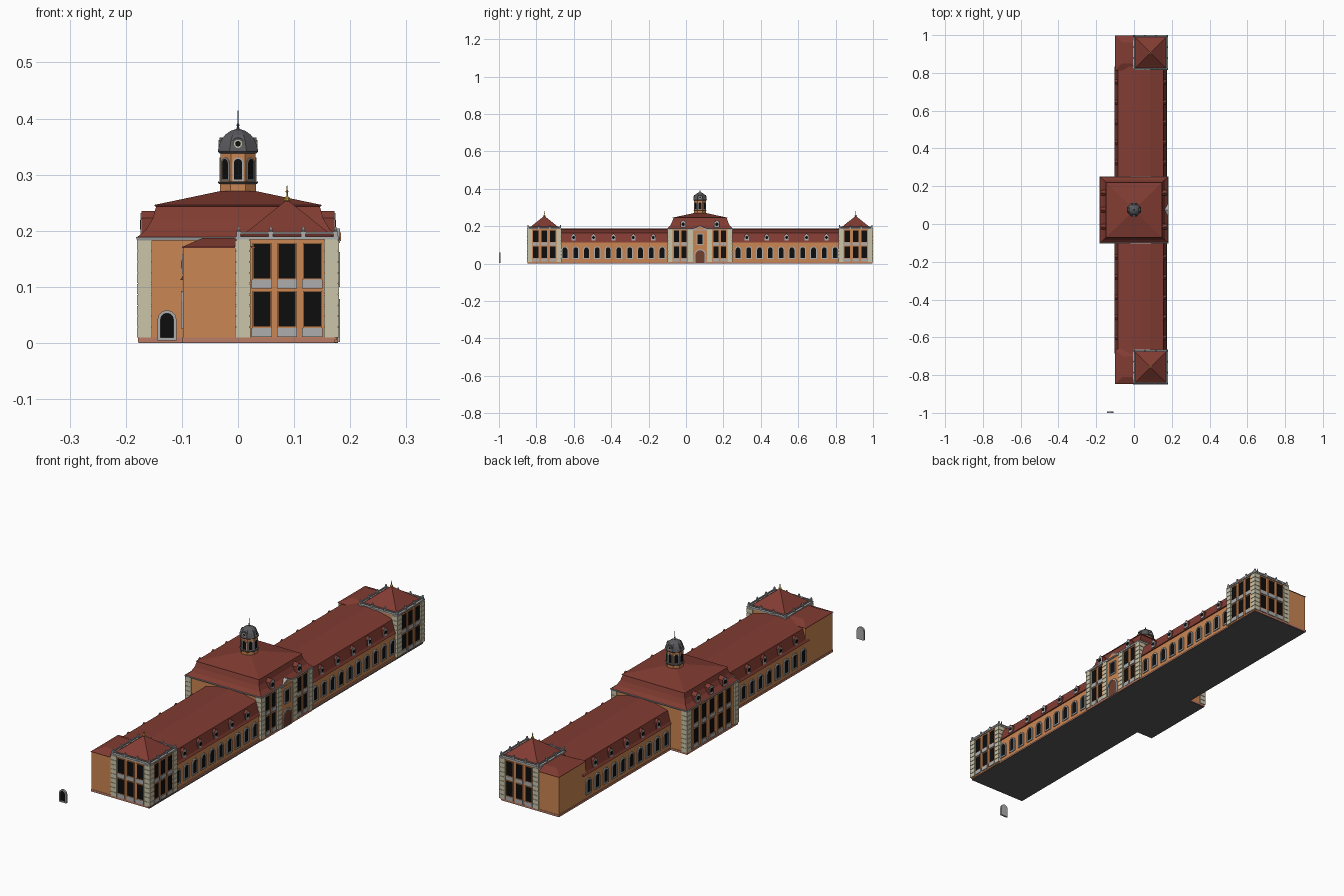
import bpy, bmesh, math
from mathutils import Matrix, Vector

if "Cube" in bpy.data.objects:
    bpy.data.objects.remove(bpy.data.objects["Cube"])

C = 0.075            # the building is symmetric about y = C
COL = dict(wall=(.60, .24, .085), roof=(.22, .045, .032), cream=(.60, .56, .40),
           stone=(.42, .42, .42), glass=(.004, .004, .004), slate=(.10, .10, .11),
           plinth=(.50, .20, .13), door=(.16, .05, .03), gold=(.6, .38, .05), floor=(.10, .10, .10))
parts = {}


def get(name, col, mirror=False):
    return parts.setdefault(name, (bmesh.new(), col, mirror))[0]


def wall(nx, ny, x, y, z):
    """Local frame on a wall: u along it, d outward, z up."""
    return Matrix(((ny, nx, 0, x), (-nx, ny, 0, y), (0, 0, 1, z), (0, 0, 0, 1)))


def loft(bm, rings):
    vs = [[bm.verts.new(p) for p in r] for r in rings]
    n = len(vs[0])
    for a, b in zip(vs, vs[1:]):
        for i in range(n):
            j = (i + 1) % n
            bm.faces.new((a[i], a[j], b[j], b[i]))
    bm.faces.new(vs[0])
    bm.faces.new(vs[-1])


def prism(bm, M, pts, d0, d1):
    loft(bm, [[M @ Vector((u, d, z)) for u, z in pts] for d in (d0, d1)])


def box(bm, x0, x1, y0, y1, z0, z1):
    loft(bm, [[(x0, y0, z), (x1, y0, z), (x1, y1, z), (x0, y1, z)] for z in (z0, z1)])


def hip(bm, cx, cy, rings):
    loft(bm, [[(cx + a * hx, cy + b * hy, z) for a, b in ((-1, -1), (1, -1), (1, 1), (-1, 1))]
              for hx, hy, z in rings])


def lathe(bm, cx, cy, prof, n=8):
    ang = [math.tau * (i + .5) / n for i in range(n)]
    loft(bm, [[(cx + r * math.cos(t), cy + r * math.sin(t), z) for t in ang] for r, z in prof])


def frame(bm, M, outer, inner, d0, d1):
    V = lambda pts, d: [bm.verts.new(M @ Vector((u, d, z))) for u, z in pts]
    loops = [V(outer, d0), V(outer, d1), V(inner, d1), V(inner, d0)]
    n = len(outer)
    for k in range(4):
        a, b = loops[k], loops[(k + 1) % 4]
        for i in range(n):
            j = (i + 1) % n
            bm.faces.new((a[i], a[j], b[j], b[i]))


def rect(w, h, z0=0):
    return [(-w, z0), (w, z0), (w, h), (-w, h)]


def arch(w, h, z0=0, n=6):
    return [(-w, z0), (w, z0)] + [(w * math.cos(math.pi * i / n), h - w + w * math.sin(math.pi * i / n))
                                  for i in range(n + 1)]


def disc(r, z, n=10):
    return [(r * math.cos(math.tau * i / n), z + r * math.sin(math.tau * i / n)) for i in range(n)]


def window(name, M, shape, w, h, t, col, mirror=False, depth=.004):
    frame(get(name + "_frames", col, mirror), M, shape(w + t, h + t, -t), shape(w, h), -.002, depth)
    prism(get(name + "_panes", "glass", mirror), M, shape(w, h), -.002, .001)


def bay(name, nx, ny, x, y, mirror, w=.015):
    """Two stacked rectangular windows with stone panels below each."""
    for z, h, p in ((.029, .062, .018), (.115, .061, .018)):
        M = wall(nx, ny, x, y, z)
        window(name, M, rect, w, h, .002, "wall", mirror, .003)
        prism(get(name + "_panels", "stone", mirror), M, rect(w + .003, -.002, -p), -.001, .004)


def quoins(name, x0, x1, y0, y1, mirror=False, top=.184, n=9):
    bm = get(name, "cream", mirror)
    s = (top - .01) / n
    for i in range(n):
        box(bm, x0, x1, y0, y1, .01 + i * s, .01 + (i + 1) * s - .0018)
    box(bm, x0 + .002, x1 - .002, y0 + .002, y1 - .002, .01, top)


def dormer(name, nx, x, y, z, mirror, w=.013, h=.038, depth=.024):
    M = wall(nx, 0, x, y, z)
    gable = [(-w, 0), (w, 0), (w, h * .7), (0, h), (-w, h * .7)]
    prism(get(name + "_bodies", "roof", mirror), M, gable, -depth, 0)
    prism(get(name + "_fronts", "stone", mirror), M, [(u * .85, z * .92) for u, z in gable], -.001, .002)
    prism(get(name + "_panes", "glass", mirror), M, disc(w * .6, h * .42), 0, .003)


# Ground floor slab and plinth
box(get("floor_slab", "floor"), -.098, .175, -.92, .92, 0, .002)
box(get("floor_slab", "floor"), -.176, -.098, -.17, .17, 0, .002)
pl = get("plinth", "plinth")
box(pl, -.1, .172, -.9225, .9225, .001, .01)
box(pl, -.178, .178, -.172, .172, .001, .01)

# Long wings with mansard roofs
box(get("wing_walls", "wall", True), -.098, .168, .16, .76, .005, .113)
half = [(.138, .112), (.132, .122), (.12, .165), (.05, .182)]
prism(get("wing_roofs", "roof", True), wall(0, 1, .035, 0, 0),
      half + [(0, .187)] + [(-u, z) for u, z in reversed(half)], .16, .76)
for nx, x in ((1, .168), (-1, -.098)):
    for i in range(10):
        window("wing_window", wall(nx, 0, x, .203 + i * .0577, .031), arch, .0125, .056, .0055, "stone", True)
    for i in range(5):
        dormer("wing_dormer", nx, x, .25 + i * .1065, .124, True)

# Rear blocks beside the corner pavilions
box(get("end_block_walls", "wall", True), -.098, .01, .74, .921, .005, .17)
hip(get("end_block_roofs", "roof", True), -.035, .8305,
    [(.065, .0925, .169), (.065, .0925, .171), (.028, .055, .187)])

# Corner pavilions
px, py, ph = .0875, .8325, .0885
box(get("pavilion_walls", "wall", True), px - ph, px + ph, py - ph, py + ph, .005, .186)
for o in (-.045, 0, .045):
    bay("pavilion_window", 0, 1, px + o, py + ph, True)
    bay("pavilion_window", 1, 0, px + ph, py + o, True)
e = ph + .004
for a in (-1, 1):
    for b in (-1, 1):
        xs = sorted((px + a * e, px + a * (e - .027)))
        ys = sorted((py + b * e, py + b * (e - .027)))
        quoins("pavilion_quoins", *xs, *ys, True)
hip(get("pavilion_cornices", "stone", True), px, py, [(e, e, .184), (e, e, .190)])
bal = get("pavilion_balustrades", "stone", True)
for s in (-1, 1):
    r = ph - .002
    for z0, z1 in ((.194, .198),):
        box(bal, px - r, px + r, py + s * r - .002, py + s * r + .002, z0, z1)
        box(bal, px + s * r - .002, px + s * r + .002, py - r, py + r, z0, z1)
    for k in range(4):
        o = -r + 2 * r * k / 3
        for x, y in ((px + o, py + s * r), (px + s * r, py + o)):
            lathe(bal, x, y, [(.0055, .189), (.0055, .199), (.003, .2), (.0045, .203), (.002, .207)], 4)
hip(get("pavilion_roofs", "roof", True), px, py,
    [(.082, .082, .189), (.082, .082, .191), (.067, .067, .202), (.003, .003, .253)])
lathe(get("pavilion_finials", "gold", True), px, py,
      [(.002, .25), (.006, .254), (.006, .258), (.0015, .262), (.0015, .268), (.003, .27), (.001, .273), (.0006, .281)])

# Central block
box(get("central_walls", "wall"), -.174, .174, -.17, .17, .005, .186)
for b in (-1, 1):
    ys = sorted((b * .174, b * .146))
    quoins("central_quoins", -.18, -.153, *ys)
    quoins("central_quoins", .153, .18, *ys)
    quoins("portal_quoins", .17, .18, *sorted((b * .038, b * .064)))
    for o in (.085, .125):
        bay("central_window", 1, 0, .174, b * o, False, .013)
    dormer("central_dormer", 1, .172, b * .09, .193, False, .015, .042, .04)
for k in range(-2, 3):
    bay("central_window", -1, 0, -.174, k * .055, False)
for k in (-1, 0, 1):
    dormer("central_dormer", -1, -.172, k * .09, .193, False, .015, .042, .04)
hip(get("central_cornice", "stone"), 0, 0, [(.18, .175, .183), (.182, .177, .189)])
hip(get("central_roof", "roof"), 0, 0,
    [(.18, .175, .188), (.178, .173, .190), (.163, .160, .203), (.152, .150, .222), (.146, .143, .243),
     (.149, .146, .244), (.149, .146, .246), (.03, .03, .271)])

# Entrance portal: door, upper window and gable
M = wall(1, 0, .174, 0, 0)
prism(get("portal_surround", "wall"), M, rect(.038, .19), 0, .004)
frame(get("door_frame", "stone"), M, arch(.03, .078, .002), arch(.025, .072, .004), 0, .008)
prism(get("door", "door"), M, arch(.025, .072, .004), 0, .006)
window("portal_window", wall(1, 0, .178, 0, .105), rect, .014, .052, .005, "stone")
prism(get("portal_gable", "stone"), M, [(-.042, .178), (.042, .178), (.042, .184), (0, .204), (-.042, .184)], -.03, .008)
prism(get("portal_gable_field", "wall"), M, [(-.03, .182), (.03, .182), (0, .197)], 0, .0095)

# Octagonal lantern with dome and spire
k8 = 1 / math.cos(math.pi / 8)
lathe(get("lantern_drum", "wall"), 0, 0, [(.032 * k8, .262), (.032 * k8, .283), (.031 * k8, .283), (.031 * k8, .342)])
for z in (.283, .338):
    lathe(get("lantern_cornices", "slate"), 0, 0, [(.033 * k8, z), (.036 * k8, z + .003), (.036 * k8, z + .005)])
lathe(get("lantern_dome", "slate"), 0, 0,
      [(.036 * k8, .343), (.034 * k8, .35), (.030 * k8, .361), (.023 * k8, .371), (.013 * k8, .378), (.004, .381)])
lathe(get("lantern_spire", "slate"), 0, 0,
      [(.004, .379), (.002, .385), (.003, .388), (.001, .392), (.0006, .414)])
for i in range(8):
    t = math.tau * i / 8
    c, s = math.cos(t), math.sin(t)
    window("lantern_window", wall(c, s, .031 * c, .031 * s, .291), arch, .0075, .037, .0025, "stone", False, .002)
    if i % 2 == 0:
        D = wall(c, s, .033 * c, .033 * s, .344)
        prism(get("dome_dormers", "slate"), D, arch(.011, .022), -.025, 0)
        frame(get("dome_dormer_rings", "cream"), D, disc(.0075, .011), disc(.005, .011), -.001, .002)
        prism(get("dome_dormer_panes", "glass"), D, disc(.005, .011), -.001, .001)

# Single loose window standing in front of the building
L = wall(0, -1, -.1265, -.996 - C, .01)
window("loose_window", L, arch, .0115, .043, .0055, "stone")
prism(get("loose_window_back", "stone"), L, arch(.017, .0485, -.0055), -.004, -.002)

# Turn the collected meshes into objects
mats = {}
for key, c in COL.items():
    mats[key] = bpy.data.materials.new(key)
    mats[key].diffuse_color = (*c, 1)
for name, (bm, col, mirror) in parts.items():
    bmesh.ops.recalc_face_normals(bm, faces=bm.faces)
    me = bpy.data.meshes.new(name)
    bm.to_mesh(me)
    bm.free()
    me.materials.append(mats[col])
    ob = bpy.data.objects.new(name, me)
    ob.location.y = C
    bpy.context.collection.objects.link(ob)
    if mirror:
        mod = ob.modifiers.new("mirror", "MIRROR")
        mod.use_axis = (False, True, False)
        mod.use_mirror_merge = False

for m in bpy.data.materials:
    if m.users and not m.is_grease_pencil:
        m.use_nodes = True
        m.node_tree.nodes["Principled BSDF"].inputs["Base Color"].default_value = m.diffuse_color
